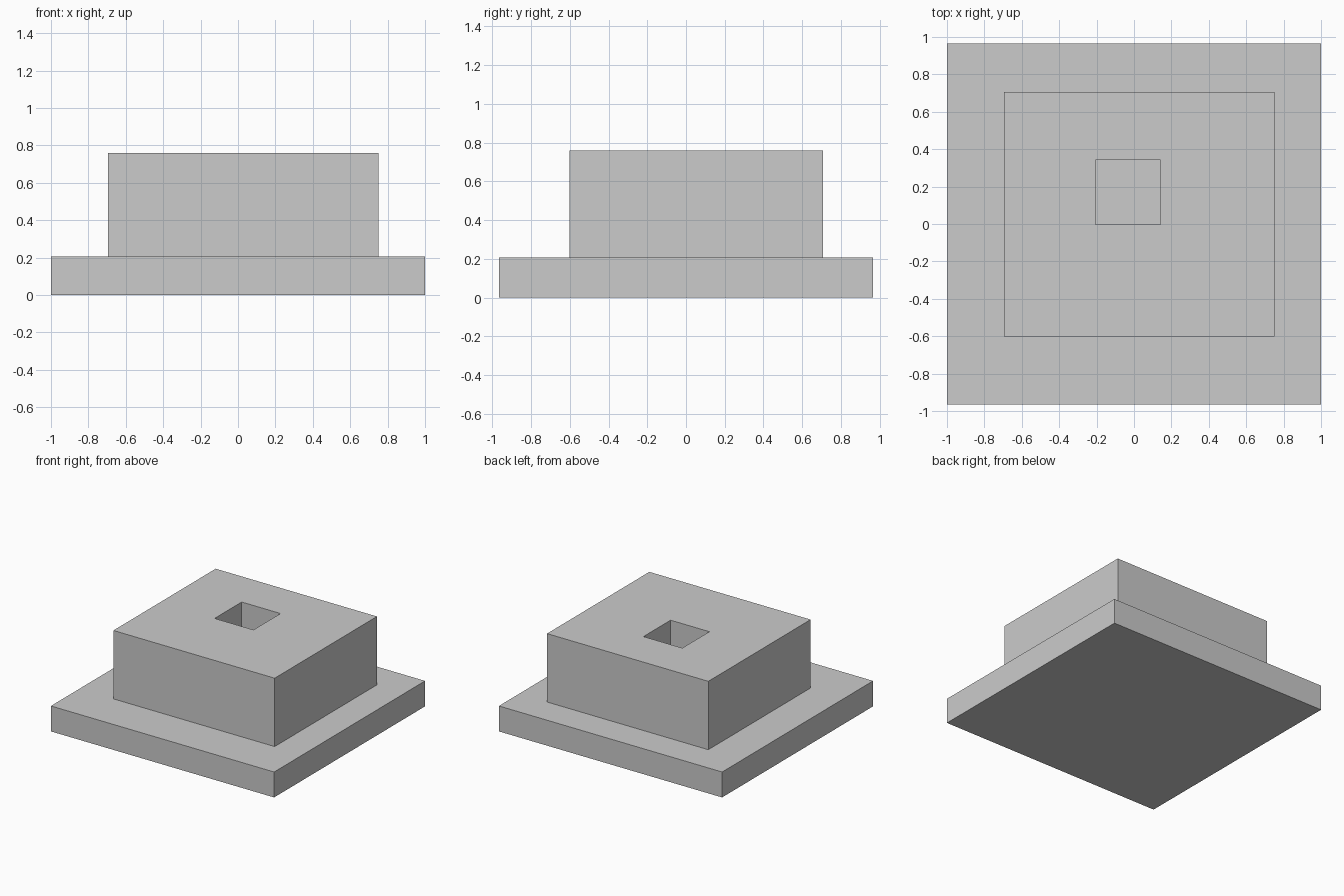
import bpy
import bmesh

default = bpy.data.objects.get("Cube")
if default:
    bpy.data.objects.remove(default, do_unlink=True)

# Single plain grey material
grey = bpy.data.materials.new("plain_grey")
grey.use_nodes = True
colour = (0.6, 0.6, 0.6, 1.0)
grey.diffuse_color = colour
grey.node_tree.nodes["Principled BSDF"].inputs["Base Color"].default_value = colour


def ring(bm, rect, z):
    """Four corner vertices of a rectangle (x0, x1, y0, y1) at height z."""
    x0, x1, y0, y1 = rect
    return [bm.verts.new((x, y, z)) for x, y in ((x0, y0), (x1, y0), (x1, y1), (x0, y1))]


def slab(name, outer, bottom, top, hole=None):
    """Rectangular slab, optionally with a rectangular shaft right through it."""
    bm = bmesh.new()
    low, high = ring(bm, outer, bottom), ring(bm, outer, top)
    loops = [low, high]
    if hole:
        loops += [ring(bm, hole, top), ring(bm, hole, bottom), low]
    else:
        bm.faces.new(low)
        bm.faces.new(high)
    for a, b in zip(loops, loops[1:]):
        for i in range(4):
            j = (i + 1) % 4
            bm.faces.new((a[i], a[j], b[j], b[i]))
    bmesh.ops.recalc_face_normals(bm, faces=bm.faces)
    mesh = bpy.data.meshes.new(name)
    bm.to_mesh(mesh)
    bm.free()
    mesh.materials.append(grey)
    obj = bpy.data.objects.new(name, mesh)
    bpy.context.collection.objects.link(obj)
    return obj


# Wide base plate
slab("base_plate", (-1.0, 1.0, -0.966, 0.966), 0.0, 0.206)

# Off-centre upper block with a square shaft down to the plate
slab("upper_block", (-0.695, 0.75, -0.602, 0.707), 0.2, 0.76,
     hole=(-0.207, 0.141, -0.004, 0.343))
